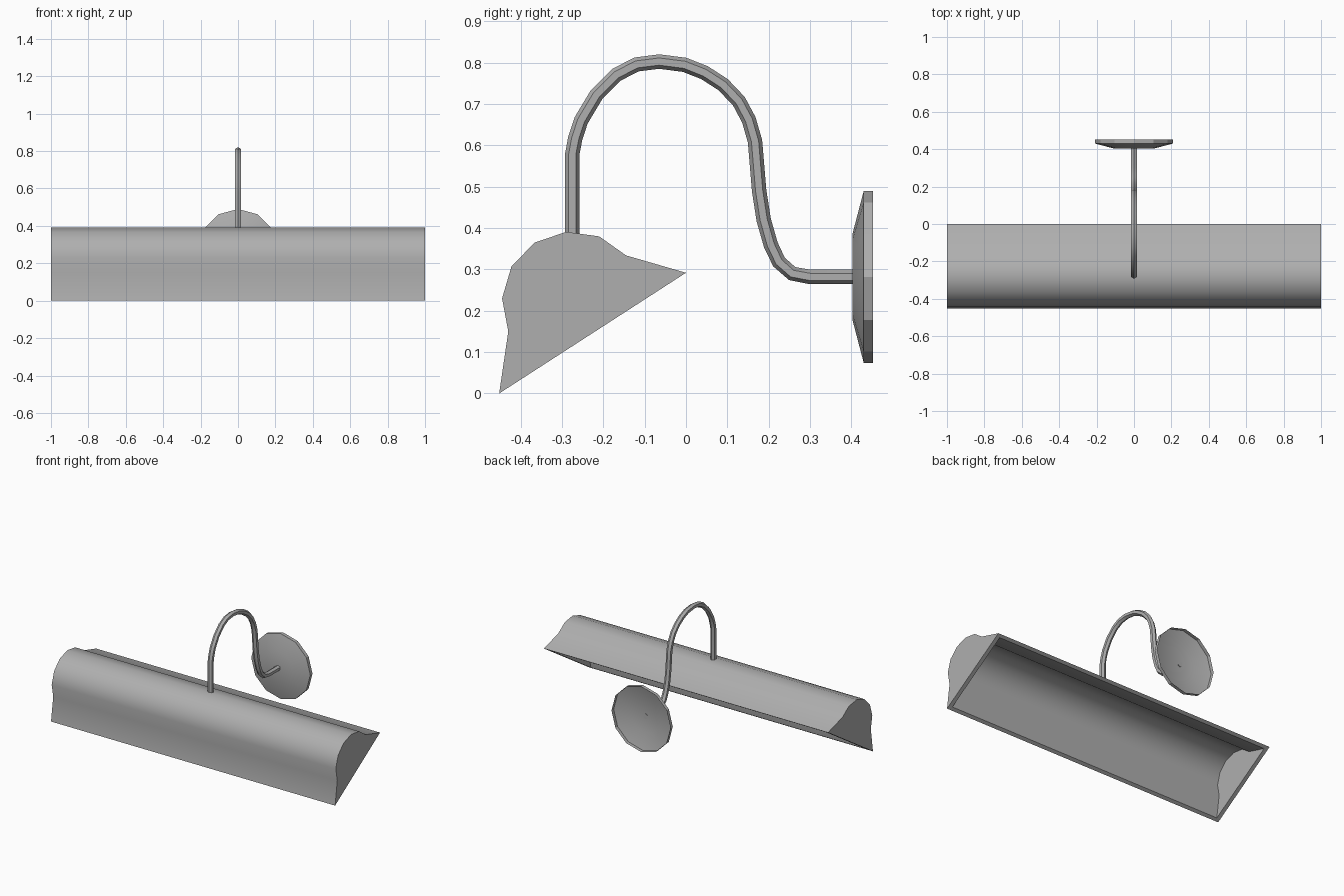
import bpy, bmesh, math
from mathutils import Vector

if "Cube" in bpy.data.objects:
    bpy.data.objects.remove(bpy.data.objects["Cube"])

# Dark grey metal shared by all parts
grey = bpy.data.materials.new("dark_grey")
grey.diffuse_color = (0.43, 0.43, 0.43, 1)
grey.use_nodes = True
grey.node_tree.nodes["Principled BSDF"].inputs["Base Color"].default_value = grey.diffuse_color


def finish(name, bm, angle, recalc=True):
    if recalc:
        bmesh.ops.recalc_face_normals(bm, faces=bm.faces)
    me = bpy.data.meshes.new(name)
    bm.to_mesh(me)
    bm.free()
    me.materials.append(grey)
    ob = bpy.data.objects.new(name, me)
    bpy.context.collection.objects.link(ob)
    bpy.ops.object.select_all(action='DESELECT')
    ob.select_set(True)
    bpy.context.view_layer.objects.active = ob
    bpy.ops.object.shade_smooth_by_angle(angle=math.radians(angle))
    return ob


def loft(bm, rings, closed=True):
    # quads between successive rings of vertices
    for a, b in zip(rings, rings[1:]):
        n = len(a)
        for i in range(n if closed else n - 1):
            j = (i + 1) % n
            bm.faces.new((a[i], a[j], b[j], b[i]))


# Shade: hollow trough with closed ends and an open, tilted underside
profile = [(-0.452, 0), (-0.43, 0.15), (-0.445, 0.23), (-0.422, 0.308),
           (-0.366, 0.365), (-0.29, 0.391), (-0.21, 0.38), (-0.145, 0.334),
           (0, 0.292)]
bm = bmesh.new()
centre = Vector((-0.226, 0.146))
corners = []
for half, scale in ((1.0, 1.0), (0.975, 0.92)):
    pts = [centre + (Vector(p) - centre) * scale for p in profile]
    ends = [[bm.verts.new((x, p.x, p.y)) for p in pts] for x in (-half, half)]
    loft(bm, ends, closed=False)
    for e in ends:
        bm.faces.new(e)
    corners.append([ends[0][0], ends[0][-1], ends[1][-1], ends[1][0]])
loft(bm, corners)  # flat rim around the opening
finish("lamp_shade", bm, 40)

# Arm: six-sided tube swept along a gooseneck path
path = [(-0.275, 0.375), (-0.275, 0.58), (-0.268, 0.617), (-0.254, 0.66),
        (-0.217, 0.722), (-0.168, 0.771), (-0.12, 0.796), (-0.065, 0.803),
        (-0.003, 0.795), (0.045, 0.776), (0.09, 0.747), (0.128, 0.707),
        (0.152, 0.662), (0.167, 0.61), (0.172, 0.55), (0.177, 0.49),
        (0.188, 0.42), (0.205, 0.36), (0.225, 0.318), (0.257, 0.29),
        (0.3, 0.282), (0.406, 0.282)]
path = [Vector(p) for p in path]
radius = 0.0175
bm = bmesh.new()
rings = []
for i, p in enumerate(path):
    t = (path[min(i + 1, len(path) - 1)] - path[max(i - 1, 0)]).normalized()
    ring = []
    for k in range(6):
        a = k * math.tau / 6
        c, s = radius * math.cos(a), radius * math.sin(a)
        ring.append(bm.verts.new((s, p.x - t.y * c, p.y + t.x * c)))
    rings.append(ring)
loft(bm, rings)
bm.faces.new(rings[0])
bm.faces.new(rings[-1])
finish("curved_arm", bm, 30)

# Wall plate: twelve-sided shallow dish, open at the back
bm = bmesh.new()
rings = []
for y, r in ((0.403, 0.105), (0.43, 0.208), (0.452, 0.208)):
    rings.append([bm.verts.new((r * math.cos(k * math.tau / 12), y,
                                0.282 + r * math.sin(k * math.tau / 12)))
                  for k in range(12)])
loft(bm, rings)
front = bm.faces.new(rings[0])
bmesh.ops.recalc_face_normals(bm, faces=bm.faces)
if front.normal.y > 0:
    bmesh.ops.reverse_faces(bm, faces=bm.faces)
finish("wall_plate", bm, 25, recalc=False)
